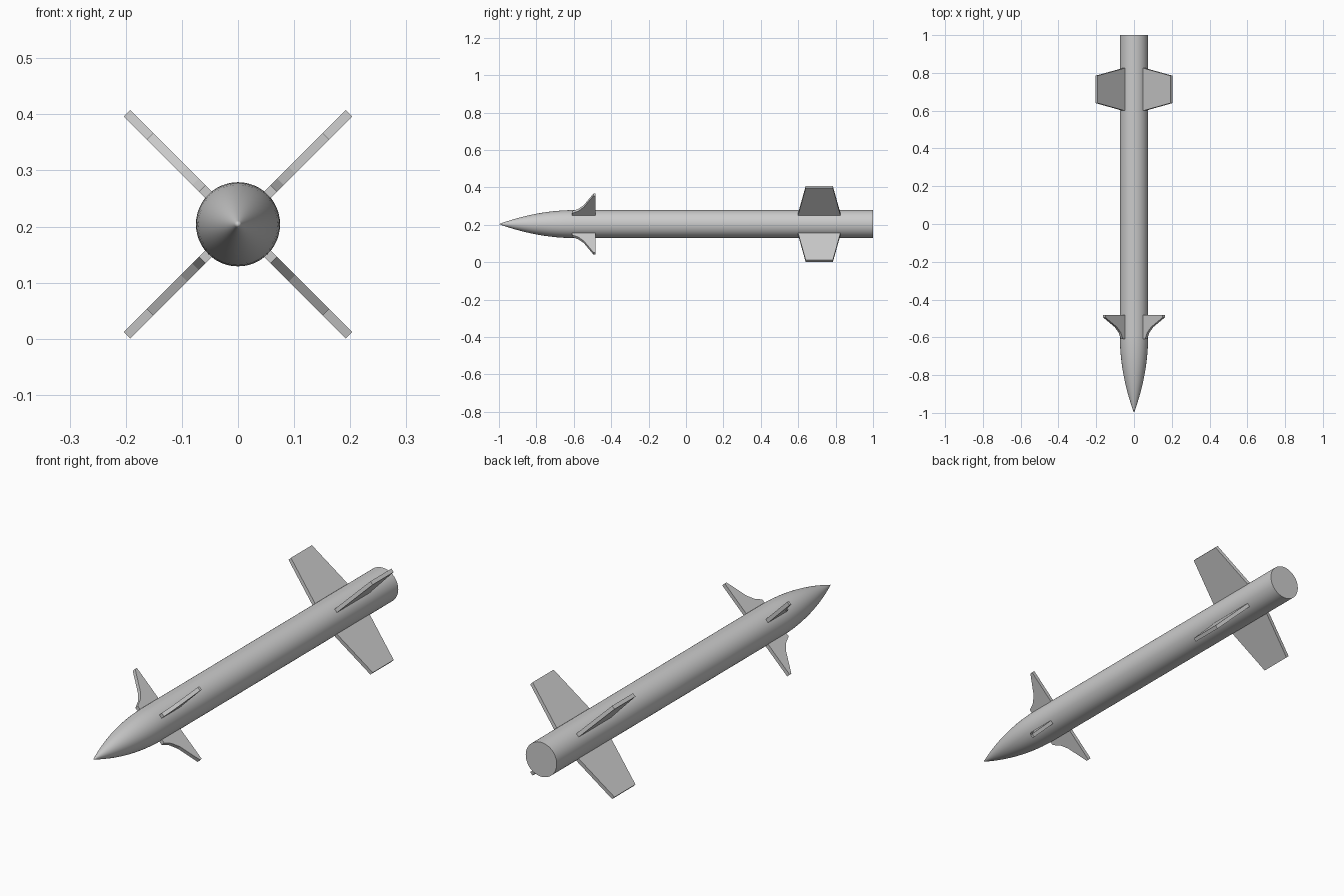
import bpy, bmesh, math
from mathutils import Vector

if "Cube" in bpy.data.objects:
    bpy.data.objects.remove(bpy.data.objects["Cube"])

CZ = 0.204        # axis height
R = 0.075         # body radius
SIDES = 48


def finish(name, bm, smooth=False):
    bmesh.ops.recalc_face_normals(bm, faces=bm.faces)
    me = bpy.data.meshes.new(name)
    bm.to_mesh(me)
    bm.free()
    ob = bpy.data.objects.new(name, me)
    bpy.context.collection.objects.link(ob)
    if smooth:
        bpy.ops.object.select_all(action='DESELECT')
        ob.select_set(True)
        bpy.context.view_layer.objects.active = ob
        bpy.ops.object.shade_smooth_by_angle(angle=math.radians(30))
    return ob


def lathe(name, profile):
    """Revolve (y, radius) points around the long axis."""
    bm = bmesh.new()
    verts = [bm.verts.new((r, y, CZ)) for y, r in profile]
    edges = [bm.edges.new(p) for p in zip(verts, verts[1:])]
    bmesh.ops.spin(bm, geom=verts + edges, cent=(0, 0, CZ), axis=(0, 1, 0),
                   angle=math.tau, steps=SIDES, use_duplicate=False)
    bmesh.ops.remove_doubles(bm, verts=bm.verts, dist=1e-5)
    return finish(name, bm, True)


def fin_set(name, outline, thick):
    """Four flat fins in an X, outline given as (y, distance from axis)."""
    for i in range(4):
        a = math.radians(45 + 90 * i)
        out = Vector((math.cos(a), 0, math.sin(a)))
        side = Vector((-math.sin(a), 0, math.cos(a))) * thick
        bm = bmesh.new()
        face = bm.faces.new([bm.verts.new(out * r + Vector((0, y, CZ)) - side / 2)
                             for y, r in outline])
        ext = bmesh.ops.extrude_face_region(bm, geom=[face], use_keep_orig=True)
        bmesh.ops.translate(bm, vec=side,
                            verts=[g for g in ext['geom'] if isinstance(g, bmesh.types.BMVert)])
        finish(f"{name}_{i + 1}", bm)


# Body: rounded pointed nose running into a straight tube with a flat tail
nose = [(-1.0, 0.0)]
for i in range(1, 15):
    t = (i / 14) ** 1.2
    nose.append((-1 + 0.41 * t, R * (1 - (1 - t) ** 2)))
lathe("body", nose + [(1.0, R), (1.0, 0.0)])

# Tail fins: tapered plates
fin_set("tail_fin", [(0.60, 0.06), (0.60, 0.078), (0.64, 0.28),
                     (0.785, 0.28), (0.825, 0.078), (0.825, 0.06)], 0.0165)

# Front fins: small, with a kinked leading edge
fin_set("front_fin", [(-0.61, 0.06), (-0.61, 0.09), (-0.575, 0.107), (-0.546, 0.136),
                      (-0.495, 0.222), (-0.483, 0.222), (-0.483, 0.06)], 0.0165)
